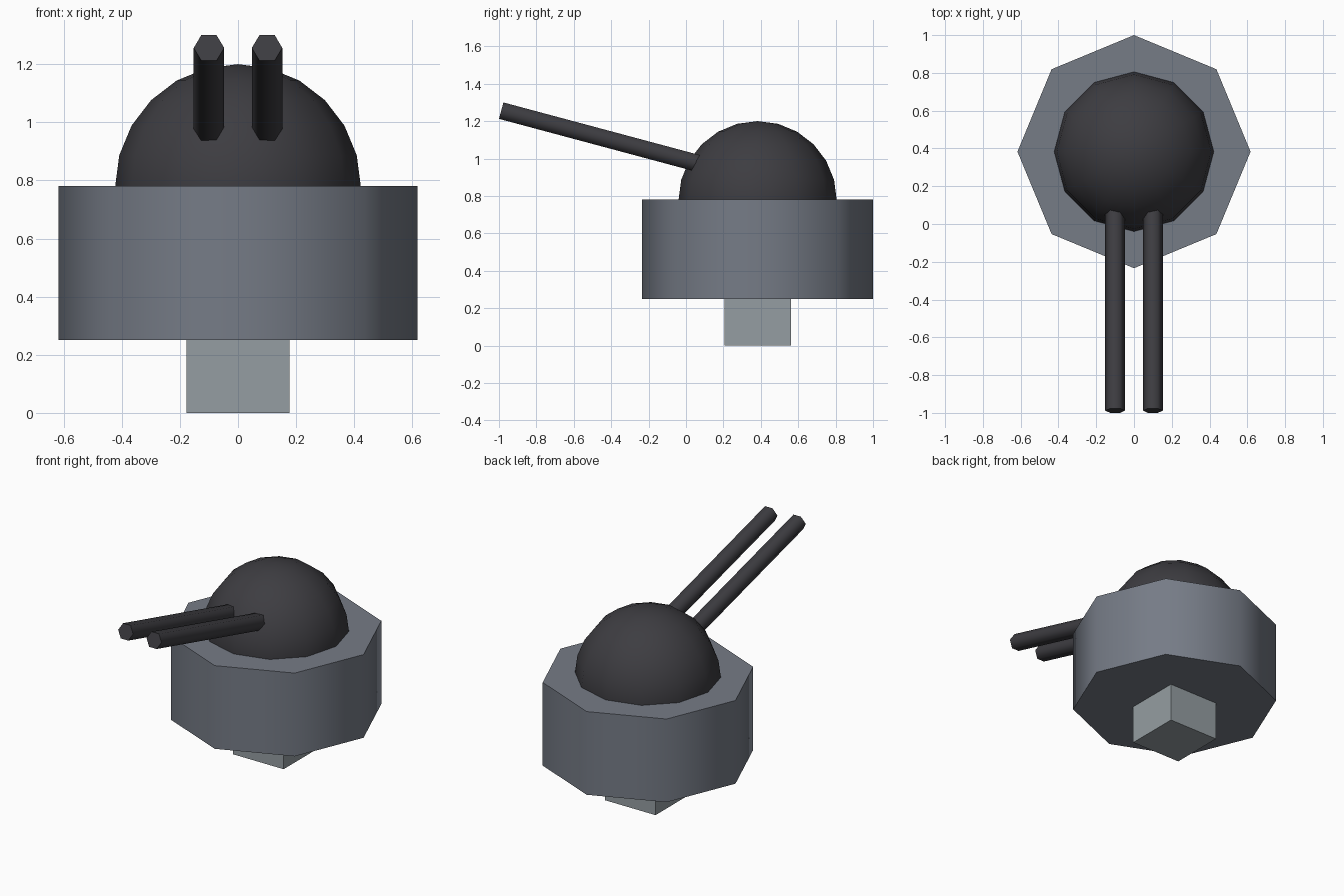
import bpy, math
from mathutils import Vector

cube = bpy.data.objects.get("Cube")
if cube:
    bpy.data.objects.remove(cube, do_unlink=True)

CENTER_Y = 0.383


def material(name, rgb):
    m = bpy.data.materials.new(name)
    m.use_nodes = True
    m.diffuse_color = (*rgb, 1)
    m.node_tree.nodes["Principled BSDF"].inputs["Base Color"].default_value = (*rgb, 1)
    return m


slate = material("slate grey", (0.18, 0.20, 0.24))
charcoal = material("charcoal", (0.047, 0.046, 0.053))
light_grey = material("light grey", (0.30, 0.34, 0.36))


def finish(name, mat, smooth=True):
    ob = bpy.context.object
    ob.name = name
    ob.data.materials.append(mat)
    if smooth:
        bpy.ops.object.shade_smooth_by_angle(angle=math.radians(65))
    return ob


# Square mounting stem
bpy.ops.mesh.primitive_cube_add(size=1, location=(0, CENTER_Y, 0.135))
stem = finish("mounting_stem", light_grey, smooth=False)
stem.scale = (0.356, 0.356, 0.27)

# Octagonal base drum
bpy.ops.mesh.primitive_cylinder_add(vertices=8, radius=0.617, depth=0.53,
                                    location=(0, CENTER_Y, 0.515))
finish("base_drum", slate)

# Dome, half sunk into the drum
bpy.ops.mesh.primitive_uv_sphere_add(segments=12, ring_count=12, radius=0.423,
                                     location=(0, CENTER_Y, 0.777))
finish("dome", charcoal)

# Twin hexagonal barrels, raised 15 degrees
pitch = math.radians(15)
length = 1.2
axis = Vector((0, -math.cos(pitch), math.sin(pitch)))
for side, x in (("right", -0.1), ("left", 0.1)):
    tip = Vector((x, -0.988, 1.256))
    bpy.ops.mesh.primitive_cylinder_add(vertices=6, radius=0.0525, depth=length,
                                        location=tip - axis * length / 2)
    barrel = finish(side + "_barrel", charcoal)
    # Quarter turn puts corners at the sides, then the barrel is tipped forward
    barrel.rotation_euler = (math.pi / 2 - pitch, 0, math.pi / 2)
    barrel.rotation_mode = 'QUATERNION'
    spin = Vector((0, 0, 1)).rotation_difference(axis)
    barrel.rotation_quaternion = spin @ Vector((1, 0, 0)).rotation_difference(Vector((0, 1, 0)))
